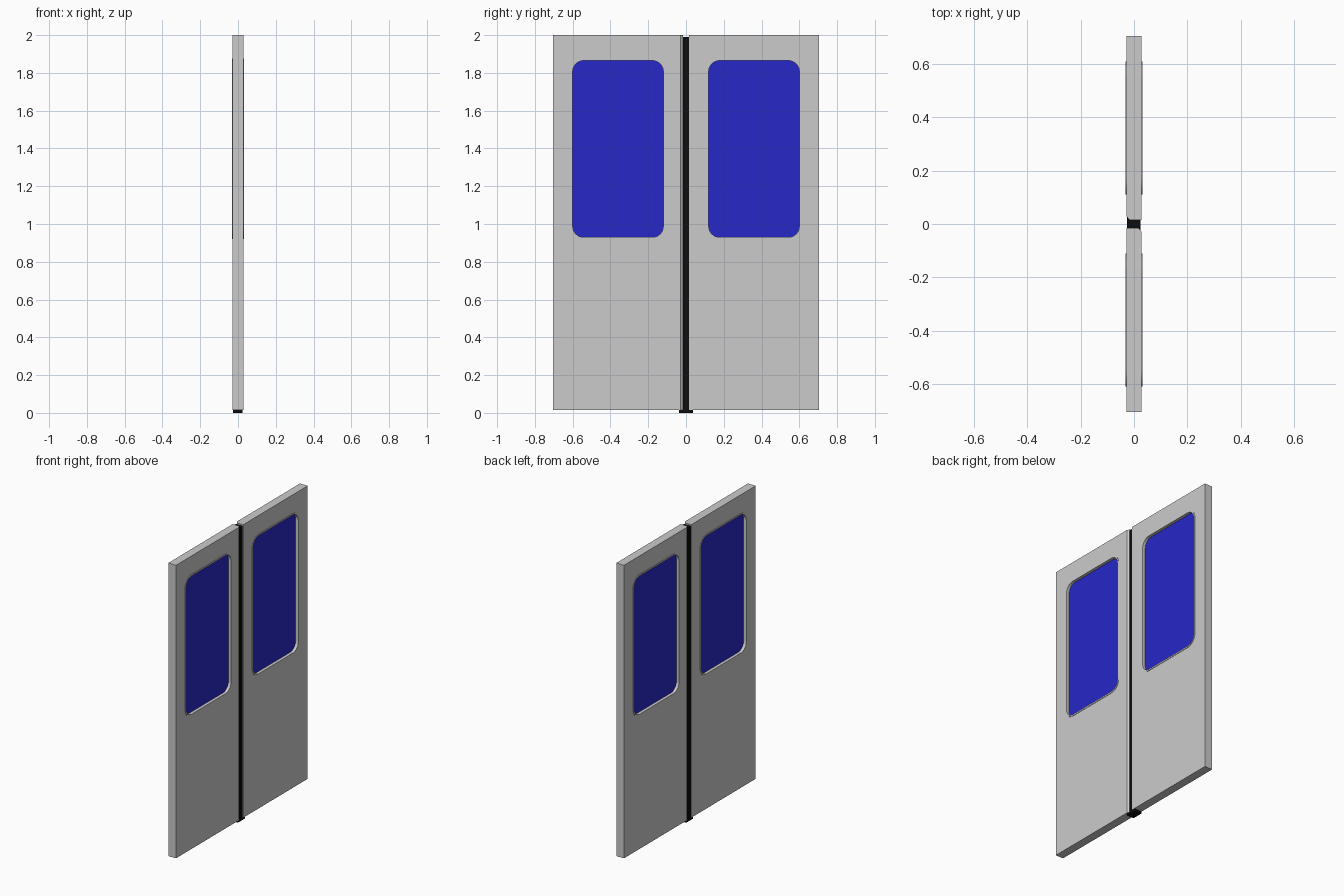
import bpy, bmesh
from math import pi, cos, sin
from mathutils import Matrix, Vector

if "Cube" in bpy.data.objects:
    bpy.data.objects.remove(bpy.data.objects["Cube"])


def material(name, color):
    m = bpy.data.materials.new(name)
    m.diffuse_color = color
    m.use_nodes = True
    m.node_tree.nodes["Principled BSDF"].inputs["Base Color"].default_value = m.diffuse_color
    return m


blue = material("blue_glass", (0.02, 0.02, 0.58, 1))
black = material("black_rubber", (0.004, 0.004, 0.004, 1))


def add_object(name, bm, mat=None):
    bmesh.ops.recalc_face_normals(bm, faces=bm.faces)
    me = bpy.data.meshes.new(name)
    bm.to_mesh(me)
    bm.free()
    if mat:
        me.materials.append(mat)
    ob = bpy.data.objects.new(name, me)
    bpy.context.collection.objects.link(ob)
    return ob


def prism(name, points, offset, mat=None):
    bm = bmesh.new()
    face = bm.faces.new([bm.verts.new(p) for p in points])
    ext = bmesh.ops.extrude_face_region(bm, geom=[face])
    verts = [v for v in ext["geom"] if isinstance(v, bmesh.types.BMVert)]
    bmesh.ops.translate(bm, verts=verts, vec=Vector(offset))
    return add_object(name, bm, mat)


def rounded(y0, y1, z0, z1, r, x, n=8):
    corners = [(y1 - r, z1 - r), (y0 + r, z1 - r), (y0 + r, z0 + r), (y1 - r, z0 + r)]
    return [(x, cy + r * cos((k + i / n) * pi / 2), cz + r * sin((k + i / n) * pi / 2))
            for k, (cy, cz) in enumerate(corners) for i in range(n + 1)]


def ring(name, loops):
    bm = bmesh.new()
    rows = [[bm.verts.new(p) for p in loop] for loop in loops]
    for a, b in zip(rows, rows[1:] + rows[:1]):
        for i in range(len(a)):
            j = (i + 1) % len(a)
            bm.faces.new((a[i], a[j], b[j], b[i]))
    return add_object(name, bm)


def box(name, size, centre, mat):
    bm = bmesh.new()
    bmesh.ops.create_cube(bm, size=1, matrix=Matrix.Translation(centre) @ Matrix.Diagonal((*size, 1)))
    return add_object(name, bm, mat)


# Window cutter, shared by both leaves through rotation
def leaf(side, turn):
    T = 0.029
    # Door leaf with one chamfered meeting edge
    door = prism(f"door_leaf_{side}",
                 [(-T, 0.705, 0.015), (-T, 0.03, 0.015), (-T + 0.012, 0.015, 0.015),
                  (T, 0.015, 0.015), (T, 0.705, 0.015)], (0, 0, 1.985))
    cutter = prism(f"window_cutter_{side}", rounded(0.115, 0.605, 0.925, 1.87, 0.063, -0.1), (0.2, 0, 0))
    cutter.hide_render = True
    cutter.hide_set(True)
    cut = door.modifiers.new("window_opening", "BOOLEAN")
    cut.operation = "DIFFERENCE"
    cut.solver = "EXACT"
    cut.object = cutter
    # Raised window frame lining the opening
    outer, inner = (0.11, 0.61, 0.92, 1.875, 0.068), (0.12, 0.60, 0.93, 1.865, 0.058)
    X = 0.032
    frame = ring(f"window_frame_{side}",
                 [rounded(*outer, -X), rounded(*outer, X), rounded(*inner, X), rounded(*inner, -X)])
    # Recessed glass pane
    glass = prism(f"window_glass_{side}", rounded(0.118, 0.602, 0.928, 1.867, 0.06, -0.012), (0.024, 0, 0), blue)
    for ob in (door, cutter, frame, glass):
        ob.data.transform(Matrix.Rotation(turn, 4, "Z"))


leaf("right", 0)
leaf("left", pi)

# Rubber seal between the leaves and the floor guide below
box("centre_seal", (0.052, 0.03, 1.98), (-0.001, 0, 1.0), black)
box("floor_guide", (0.052, 0.074, 0.015), (-0.001, 0, 0.0075), black)
